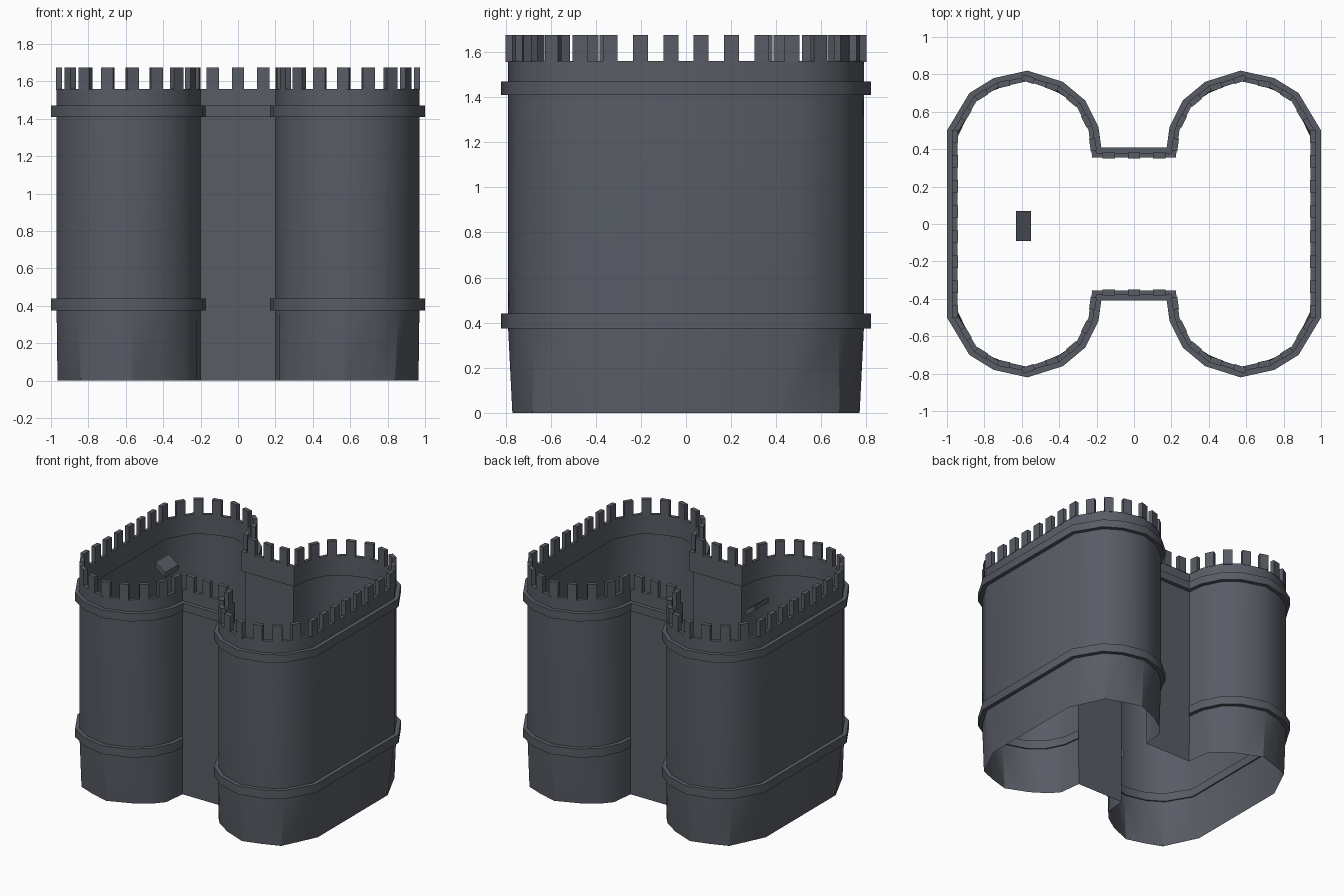
import bpy, bmesh, math
from mathutils import Vector

cube = bpy.data.objects.get("Cube")
if cube:
    bpy.data.objects.remove(cube)

stone = bpy.data.materials.new("slate_grey")
stone.use_nodes = True
colour = (0.098, 0.107, 0.130, 1)
stone.diffuse_color = colour
stone.node_tree.nodes["Principled BSDF"].inputs["Base Color"].default_value = colour

# Plan of one quadrant: gate corner, round tower, straight flank
PLAN = [(.175, .41), (.19, .52), (.26, .66), (.38, .76),
        (.57, .82), (.75, .78), (.88, .70), (1.0, .50)]
# Coarser plan of the foot
FOOT = [(.20, .38), (.22, .55), (.28, .62), (.40, .70),
        (.57, .77), (.71, .73), (.84, .68), (.965, .42)]


def mirrored(quarter):
    """Full closed outline, clockwise from the back gate."""
    q = [Vector(p) for p in quarter]
    right = q + [Vector((p.x, -p.y)) for p in reversed(q)]
    return right + [-p for p in right]


def inset(loop, d):
    """Move a clockwise closed outline inwards by d."""
    out = []
    n = len(loop)
    for i, p in enumerate(loop):
        a = (p - loop[i - 1]).normalized()
        b = (loop[(i + 1) % n] - p).normalized()
        na, nb = Vector((a.y, -a.x)), Vector((b.y, -b.x))
        m = (na + nb).normalized()
        out.append(p + m * d / max(m.dot(na), .5))
    return out


def finish(name, bm, smooth=True):
    mesh = bpy.data.meshes.new(name)
    bm.to_mesh(mesh)
    bm.free()
    obj = bpy.data.objects.new(name, mesh)
    bpy.context.collection.objects.link(obj)
    mesh.materials.append(stone)
    if smooth:
        bpy.ops.object.select_all(action='DESELECT')
        obj.select_set(True)
        bpy.context.view_layer.objects.active = obj
        bpy.ops.object.shade_smooth_by_angle(angle=math.radians(32))
    return obj


def loft(name, rings, closed_section=False, closed_path=True):
    """Join (outline, height) rings with quads."""
    bm = bmesh.new()
    rows = [[bm.verts.new((p.x, p.y, z)) for p in loop] for loop, z in rings]
    n = len(rows[0])
    pairs = list(zip(rows, rows[1:]))
    if closed_section:
        pairs.append((rows[-1], rows[0]))
    for lo, hi in pairs:
        for i in range(n if closed_path else n - 1):
            j = (i + 1) % n
            bm.faces.new((lo[j], lo[i], hi[i], hi[j]))
    if closed_section and not closed_path:
        bm.faces.new([r[0] for r in rows])
        bm.faces.new([r[-1] for r in reversed(rows)])
    return finish(name, bm)


plan = mirrored(PLAN)
wall = inset(plan, .03)
inner = inset(plan, .055)
half = len(plan) // 2

# Thin open shell of the walls, tapering to the foot
loft("castle_wall", [(mirrored(FOOT), 0), (wall, .38), (wall, 1.47)])

# Upper band runs all round
loft("upper_band", [(inner, 1.41), (plan, 1.41), (plan, 1.47), (inner, 1.47)], True)

# Lower bands stop at the gate walls
band_in = inset(plan, .04)
for side, start in (("left", 0), ("right", half)):
    o, i = plan[start:start + half], band_in[start:start + half]
    loft(side + "_lower_band", [(i, .375), (o, .375), (o, .44), (i, .44)], True, False)

# Parapet above the upper band
loft("parapet", [(inner, 1.47), (wall, 1.47), (wall, 1.56), (inner, 1.56)], True)

# Battlements evenly spaced along the middle of the parapet
path = inset(plan, .0425)
lengths = [(path[(i + 1) % len(path)] - p).length for i, p in enumerate(path)]
total = sum(lengths)
count = 2 * round(total / .264)
gate = lengths[-1]
bm = bmesh.new()
for k in range(count):
    s = (k * total / count - gate / 2) % total
    i = 0
    while s > lengths[i]:
        s -= lengths[i]
        i += 1
    a, b = path[i], path[(i + 1) % len(path)]
    along = (b - a).normalized()
    out = Vector((along.y, -along.x))
    c = a + along * s
    made = bmesh.ops.create_cube(bm, size=1)["verts"]
    for v in made:
        q = c + along * v.co.x * .066 + out * v.co.y * .032
        v.co = (q.x, q.y, 1.615 + v.co.z * .12)
bmesh.ops.recalc_face_normals(bm, faces=bm.faces[:])
finish("battlements", bm, False)

# Small loose block inside one tower
bm = bmesh.new()
bmesh.ops.create_cube(bm, size=1)
for v in bm.verts:
    x, y, z = v.co
    v.co = (-.59 + x * .08, -.01 + y * .16, 1.49 + z * .04 - x * .06)
finish("loose_block", bm, False)
